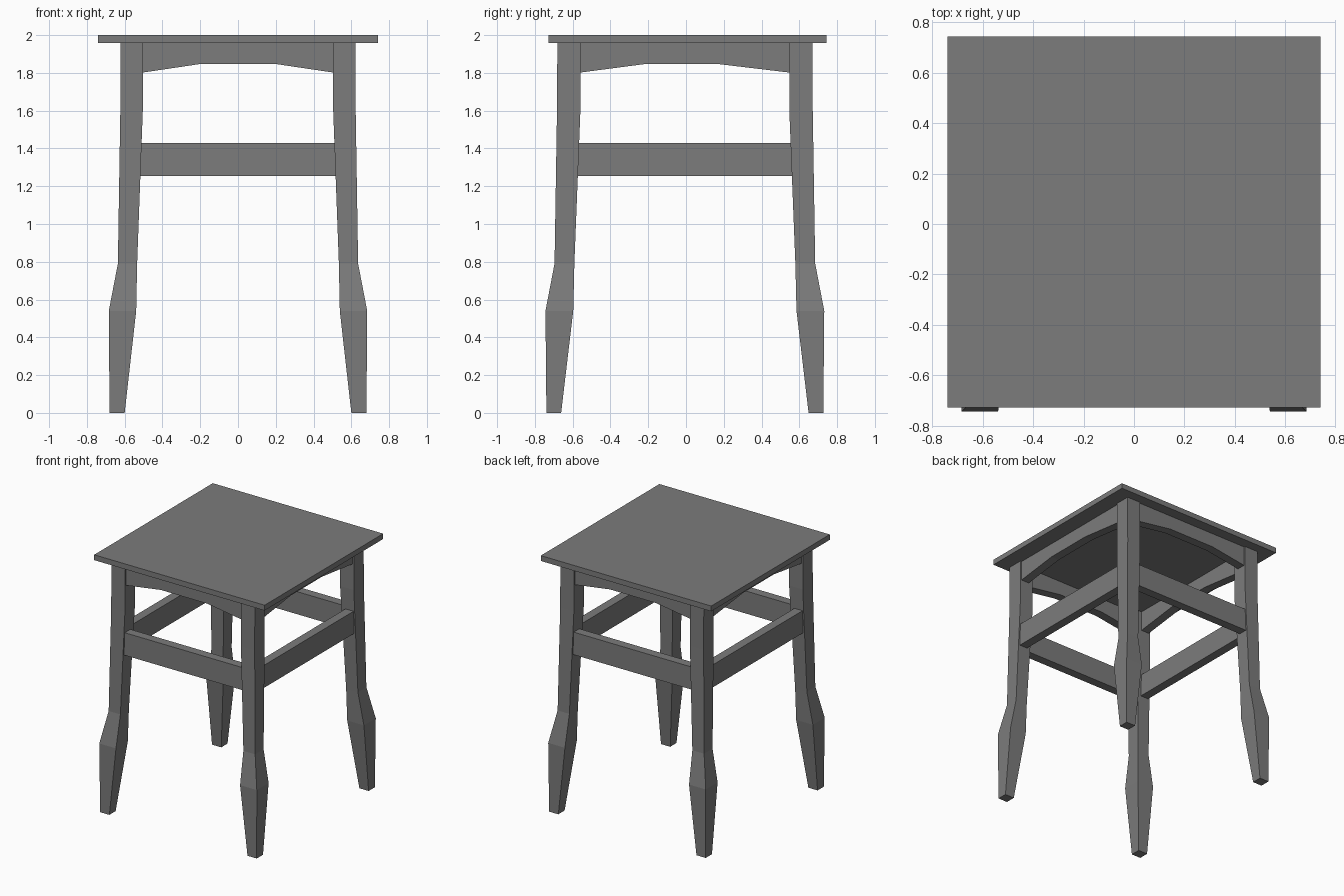
import bpy, bmesh

if "Cube" in bpy.data.objects:
    bpy.data.objects.remove(bpy.data.objects["Cube"])

YC = -0.006  # the frame sits slightly forward of the seat

# Dark grey paint
paint = bpy.data.materials.new("dark_grey")
paint.diffuse_color = (0.2, 0.2, 0.2, 1.0)
paint.use_nodes = True
paint.node_tree.nodes["Principled BSDF"].inputs["Base Color"].default_value = paint.diffuse_color


def make_object(name, verts, faces):
    mesh = bpy.data.meshes.new(name)
    bm = bmesh.new()
    vs = [bm.verts.new(v) for v in verts]
    for f in faces:
        bm.faces.new([vs[i] for i in f])
    bmesh.ops.recalc_face_normals(bm, faces=bm.faces)
    bm.to_mesh(mesh)
    bm.free()
    mesh.materials.append(paint)
    ob = bpy.data.objects.new(name, mesh)
    bpy.context.collection.objects.link(ob)
    return ob


def loft(name, rings):
    """Skin a list of equal-length vertex rings and cap both ends."""
    n = len(rings[0])
    verts = [v for ring in rings for v in ring]
    faces = [list(range(n)), list(range(len(verts) - n, len(verts)))]
    for r in range(len(rings) - 1):
        for i in range(n):
            j = (i + 1) % n
            faces.append([r * n + i, r * n + j, (r + 1) * n + j, (r + 1) * n + i])
    return make_object(name, verts, faces)


def box(name, x0, x1, y0, y1, z0, z1):
    ring = lambda z: [(x0, y0, z), (x1, y0, z), (x1, y1, z), (x0, y1, z)]
    return loft(name, [ring(z0), ring(z1)])


# Seat
box("seat", -0.74, 0.74, -0.727, 0.744, 1.958, 2.0)

# Legs: z, inner x, outer x, inner y, outer y
LEG = [
    (0.00, 0.600, 0.680, 0.655, 0.733),
    (0.54, 0.539, 0.684, 0.591, 0.738),
    (0.79, 0.534, 0.636, 0.585, 0.690),
    (1.60, 0.504, 0.623, 0.553, 0.677),
    (1.958, 0.504, 0.623, 0.553, 0.675),
]
for sy, end in ((-1, "front"), (1, "back")):
    for sx, side in ((-1, "left"), (1, "right")):
        loft(f"{end}_{side}_leg", [
            [(sx * x, sy * y + YC, z) for x, y in ((xi, yi), (xo, yi), (xo, yo), (xi, yo))]
            for z, xi, xo, yi, yo in LEG])


def apron_profile(half, a, b):
    """Board outline with a raised, chamfered lower edge."""
    return [(-half, 1.958), (-half, 1.801), (a, 1.847), (b, 1.847), (half, 1.801), (half, 1.958)]


# Aprons and stretchers joining the legs
T = 0.07
for s, end, side in ((-1, "front", "left"), (1, "back", "right")):
    loft(f"{end}_apron", [[(u, s * y + YC, z) for u, z in apron_profile(0.51, -0.2, 0.2)]
                          for y in (0.665 - T, 0.665)])
    loft(f"{side}_apron", [[(s * x, u + YC, z) for u, z in apron_profile(0.56, -0.21, 0.175)]
                           for x in (0.611 - T, 0.611)])
    y0, y1 = sorted((s * (0.67 - T) + YC, s * 0.67 + YC))
    box(f"{end}_stretcher", -0.525, 0.525, y0, y1, 1.253, 1.43)
    x0, x1 = sorted((s * (0.616 - T), s * 0.616))
    box(f"{side}_stretcher", x0, x1, -0.575 + YC, 0.575 + YC, 1.253, 1.43)
